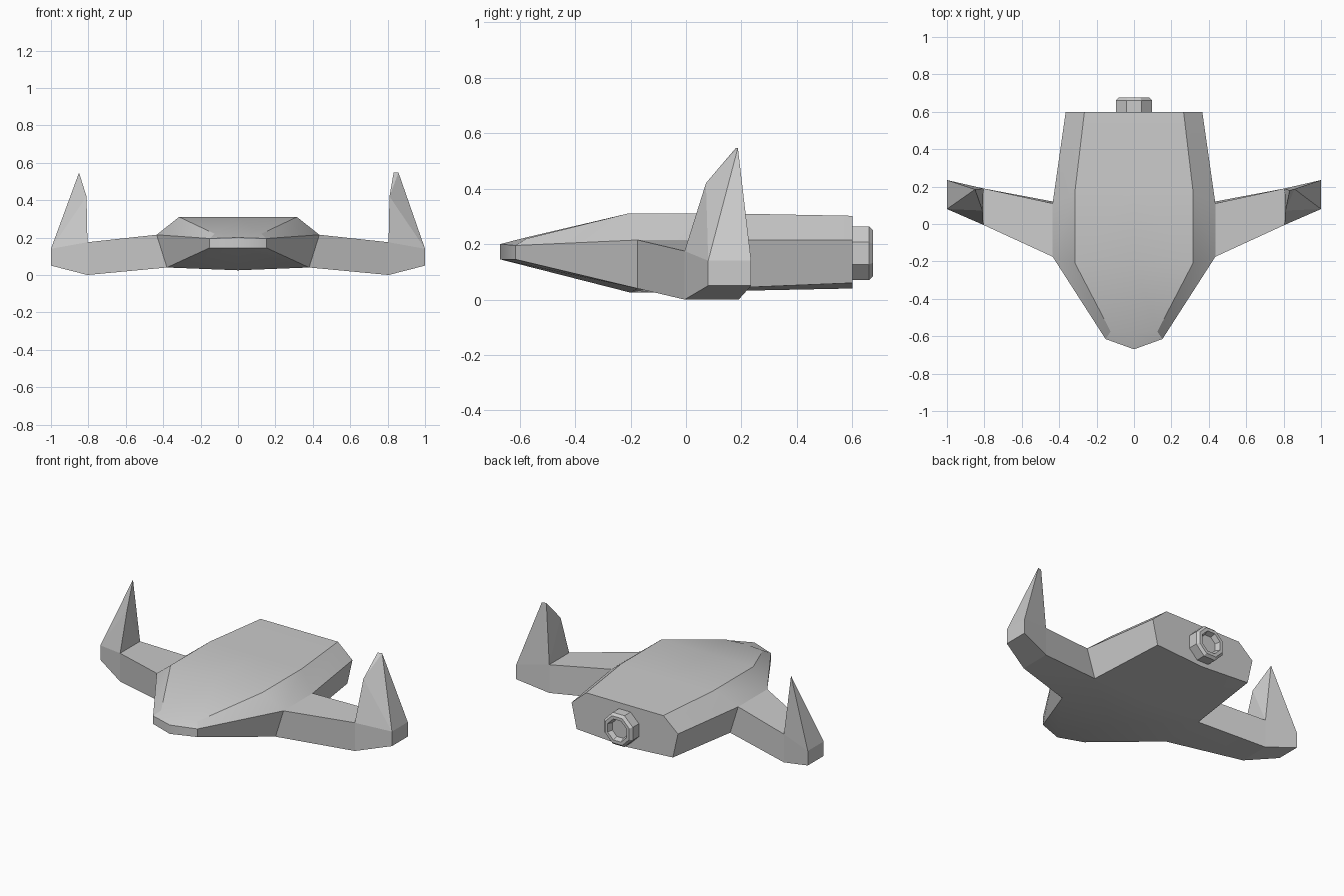
import bpy, bmesh
from math import sin, cos, pi, radians

if "Cube" in bpy.data.objects:
    bpy.data.objects.remove(bpy.data.objects["Cube"])


def make_object(name, bm, smooth_angle=None):
    bmesh.ops.recalc_face_normals(bm, faces=bm.faces[:])
    mesh = bpy.data.meshes.new(name)
    bm.to_mesh(mesh)
    bm.free()
    obj = bpy.data.objects.new(name, mesh)
    bpy.context.collection.objects.link(obj)
    if smooth_angle:
        bpy.ops.object.select_all(action='DESELECT')
        obj.select_set(True)
        bpy.context.view_layer.objects.active = obj
        bpy.ops.object.shade_smooth_by_angle(angle=radians(smooth_angle))
    return obj


# Hull: right-half sections from back to nose, each from top centre to bottom centre
sections = [
    [(0, .6, .302), (.265, .6, .302), (.365, .6, .215), (.33, .6, .06), (0, .6, .04)],
    [(0, .18, .31), (.315, .18, .31), (.435, .11, .215), (.38, .11, .04), (0, .11, .03)],
    [(0, -.21, .31), (.315, -.21, .31), (.435, -.175, .215), (.38, -.175, .04), (0, -.2, .025)],
    [(0, -.585, .222), (.125, -.575, .22), (.152, -.615, .195), (.152, -.615, .145), (0, -.67, .145)],
]
bm = bmesh.new()
rows = [[bm.verts.new(p) for p in s] for s in sections]
for i in range(3):
    for j in range(4):
        if (i, j) != (1, 2):        # wing root stays open
            a, b = rows[i], rows[i + 1]
            bm.faces.new((a[j], a[j + 1], b[j + 1], b[j]))
bm.faces.new(rows[0])

# Blunt nose
top, edge, mid, low, bottom = rows[3]
tip = bm.verts.new((0, -.67, .2))
bm.faces.new((top, edge, mid, tip))
bm.faces.new((tip, mid, low, bottom))

# Wing grown from the open side of the hull
root = [rows[1][2], rows[1][3], rows[2][3], rows[2][2]]
end = [bm.verts.new(p) for p in ((.805, .19, .175), (.805, .19, 0), (.805, -.005, 0), (.805, -.005, .175))]
for k in range(4):
    n = (k + 1) % 4
    bm.faces.new((root[k], root[n], end[n], end[k]))
hull = make_object("hull_with_wings", bm, 30)
mirror = hull.modifiers.new("Mirror", 'MIRROR')
mirror.use_clip = True

# Wing tip fins: the right one ends in a short edge, the left one in a point
fin_base = [(.805, y, z) for y in (-.005, .19) for z in (0, .175)]
fin_base += [(1, y, z) for y in (.08, .235) for z in (.05, .14)]
fin_base.append((.81, .072, .42))
fin_tips = {"right_fin": (1, [(.832, .18, .547), (.858, .187, .547)]),
            "left_fin": (-1, [(.85, .185, .547)])}
for name, (side, tips) in fin_tips.items():
    bm = bmesh.new()
    for x, y, z in fin_base + tips:
        bm.verts.new((side * x, y, z))
    bmesh.ops.convex_hull(bm, input=bm.verts[:])
    bmesh.ops.dissolve_limit(bm, angle_limit=radians(1), verts=bm.verts[:], edges=bm.edges[:])
    make_object(name, bm)

# Eight-sided thruster with chamfered rim and recessed centre
bm = bmesh.new()
rings = []
for r, y in ((.105, .59), (.105, .66), (.09, .675), (.07, .675), (.058, .645)):
    rings.append([bm.verts.new((r * cos((k + .5) * pi / 4), y, .167 + r * sin((k + .5) * pi / 4)))
                  for k in range(8)])
for a, b in zip(rings, rings[1:]):
    for k in range(8):
        n = (k + 1) % 8
        bm.faces.new((a[k], a[n], b[n], b[k]))
bm.faces.new(rings[0])
bm.faces.new(rings[-1])
make_object("thruster", bm)
